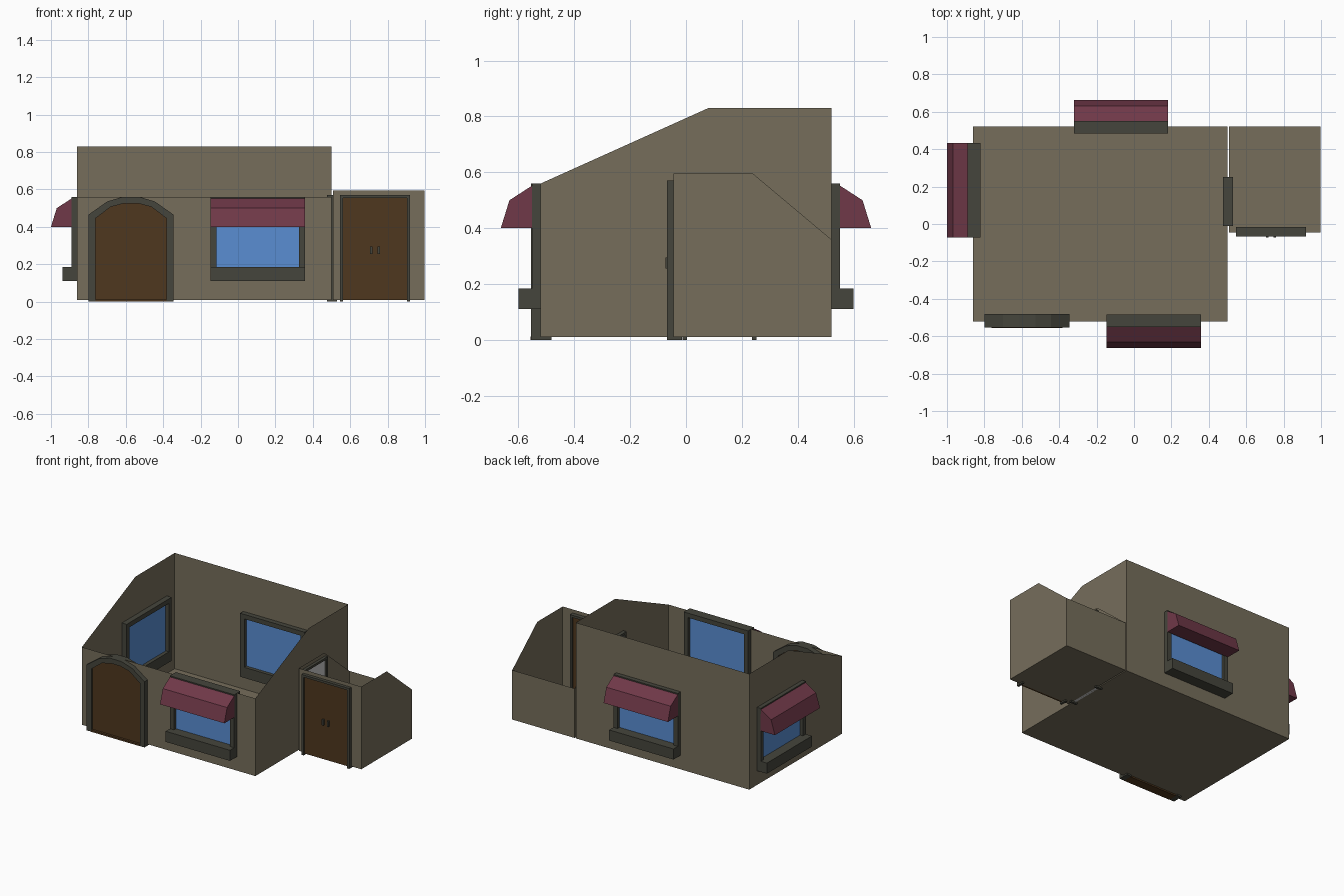
import bpy, bmesh, math
from mathutils import Matrix, Vector

if "Cube" in bpy.data.objects:
    bpy.data.objects.remove(bpy.data.objects["Cube"])


def material(name, rgb):
    m = bpy.data.materials.new(name)
    m.diffuse_color = (*rgb, 1)
    m.use_nodes = True
    m.node_tree.nodes["Principled BSDF"].inputs["Base Color"].default_value = m.diffuse_color
    return m


WALL = material("wall_tan", (0.18, 0.155, 0.105))
FRAME = material("frame_dark", (0.06, 0.06, 0.045))
WOOD = material("door_wood", (0.078, 0.038, 0.013))
CLOTH = material("awning_red", (0.16, 0.04, 0.065))
GLASS = material("window_glass", (0.10, 0.27, 0.65))


def finish(name, bm, mat, place):
    bmesh.ops.recalc_face_normals(bm, faces=bm.faces[:])
    me = bpy.data.meshes.new(name)
    bm.to_mesh(me)
    bm.free()
    ob = bpy.data.objects.new(name, me)
    ob.matrix_world = place
    bpy.context.collection.objects.link(ob)
    if mat:
        me.materials.append(mat)
    return ob


def prism(name, pts, a, b, mat, place=Matrix(), along="y"):
    """Extrude a profile (u, z) from a to b along y, or along x with u as y."""
    bm = bmesh.new()
    def co(u, z, d):
        return (u, d, z) if along == "y" else (d, u, z)
    vs = [bm.verts.new(co(u, z, a)) for u, z in pts]
    face = bm.faces.new(vs)
    ext = bmesh.ops.extrude_face_region(bm, geom=[face])
    moved = [v for v in ext["geom"] if isinstance(v, bmesh.types.BMVert)]
    bmesh.ops.translate(bm, verts=moved, vec=Vector(co(0, 0, b - a)))
    return finish(name, bm, mat, place)


def rect(x0, x1, z0, z1):
    return [(x0, z0), (x1, z0), (x1, z1), (x0, z1)]


def arch_frame(outer, inner):
    """U-shaped outline, open at the foot."""
    return outer + inner[::-1]


def room(name, x0, x1, profile):
    """Open-topped room of sheet walls; profile (y, z) runs floor front, floor back, then over the top."""
    bm = bmesh.new()
    left = [bm.verts.new((x0, y, z)) for y, z in profile]
    right = [bm.verts.new((x1, y, z)) for y, z in profile]
    bm.faces.new(left)
    bm.faces.new(right)
    for i in (-1, 0, 1):  # front wall, floor, back wall
        bm.faces.new((left[i], left[i + 1], right[i + 1], right[i]))
    return finish(name, bm, WALL, Matrix())


def window(name, place):
    """Window facing local -y with the wall at y = 0."""
    w, i = 0.252, 0.22
    prism(name + "_frame", arch_frame(
        [(-w, 0.185), (-w, 0.56), (w, 0.56), (w, 0.185)],
        [(-i, 0.185), (-i, 0.528), (i, 0.528), (i, 0.185)]),
        -0.032, 0.035, FRAME, place)
    prism(name + "_sill", [(-0.08, 0.11), (0.035, 0.11), (0.035, 0.185), (-0.08, 0.185)],
          -w, w, FRAME, place, "x")
    prism(name + "_glass", rect(-i, i, 0.185, 0.528), -0.01, 0.01, GLASS, place)
    prism(name + "_awning", [(-0.03, 0.40), (-0.143, 0.40), (-0.112, 0.50), (-0.03, 0.553)],
          -w, w, CLOTH, place, "x")


def square_door(name, w, place, panel_mat):
    """Square doorway facing local -y with the wall at y = 0."""
    i, h = w - 0.016, 0.57
    prism(name + "_frame", arch_frame(
        [(-w, 0), (-w, h), (w, h), (w, 0)],
        [(-i, 0), (-i, h - 0.016), (i, h - 0.016), (i, 0)]),
        -0.025, 0.028, FRAME, place)
    prism(name + "_panel", rect(-i, i, 0.01, h - 0.016), -0.015, 0.015, panel_mat, place)


# Rooms
room("main_room", -0.86, 0.50,
     [(-0.52, 0.01), (0.52, 0.01), (0.52, 0.83), (0.08, 0.83), (-0.52, 0.56)])
room("side_room", 0.508, 0.998,
     [(-0.045, 0.01), (0.52, 0.01), (0.52, 0.36), (0.24, 0.595), (-0.045, 0.595)])

# Windows with awnings on the front, back and left walls
for name, x, y, turn in (("front_window", 0.105, -0.52, 0),
                         ("back_window", -0.07, 0.52, 180),
                         ("left_window", -0.857, 0.18, -90)):
    window(name, Matrix.Translation((x, y, 0)) @ Matrix.Rotation(math.radians(turn), 4, "Z"))

# Arched front door
door = Matrix.Translation((-0.572, -0.52, 0))
half_out = [(-0.227, 0), (-0.227, 0.465), (-0.128, 0.535), (-0.045, 0.56)]
half_in = [(-0.19, 0), (-0.19, 0.445), (-0.108, 0.507), (-0.038, 0.525)]
outer = half_out + [(-x, z) for x, z in half_out[::-1]]
inner = half_in + [(-x, z) for x, z in half_in[::-1]]
prism("arched_door_frame", arch_frame(outer, inner), -0.034, 0.038, FRAME, door)
prism("arched_door_panel", inner, -0.02, 0.02, WOOD, door)
prism("arched_door_threshold", rect(-0.19, 0.19, 0, 0.012), -0.036, 0.03, WOOD, door)

# Double door of the side room, with two pull handles
side = Matrix.Translation((0.733, -0.043, 0))
square_door("side_door", 0.187, side, WOOD)
for tag, x in (("left", -0.02), ("right", 0.02)):
    prism(tag + "_handle", rect(x - 0.006, x + 0.006, 0.255, 0.295), -0.03, -0.01, FRAME, side)

# Doorway between the two rooms
square_door("inner_door", 0.132,
            Matrix.Translation((0.503, 0.12, 0)) @ Matrix.Rotation(math.radians(90), 4, "Z"), None)
